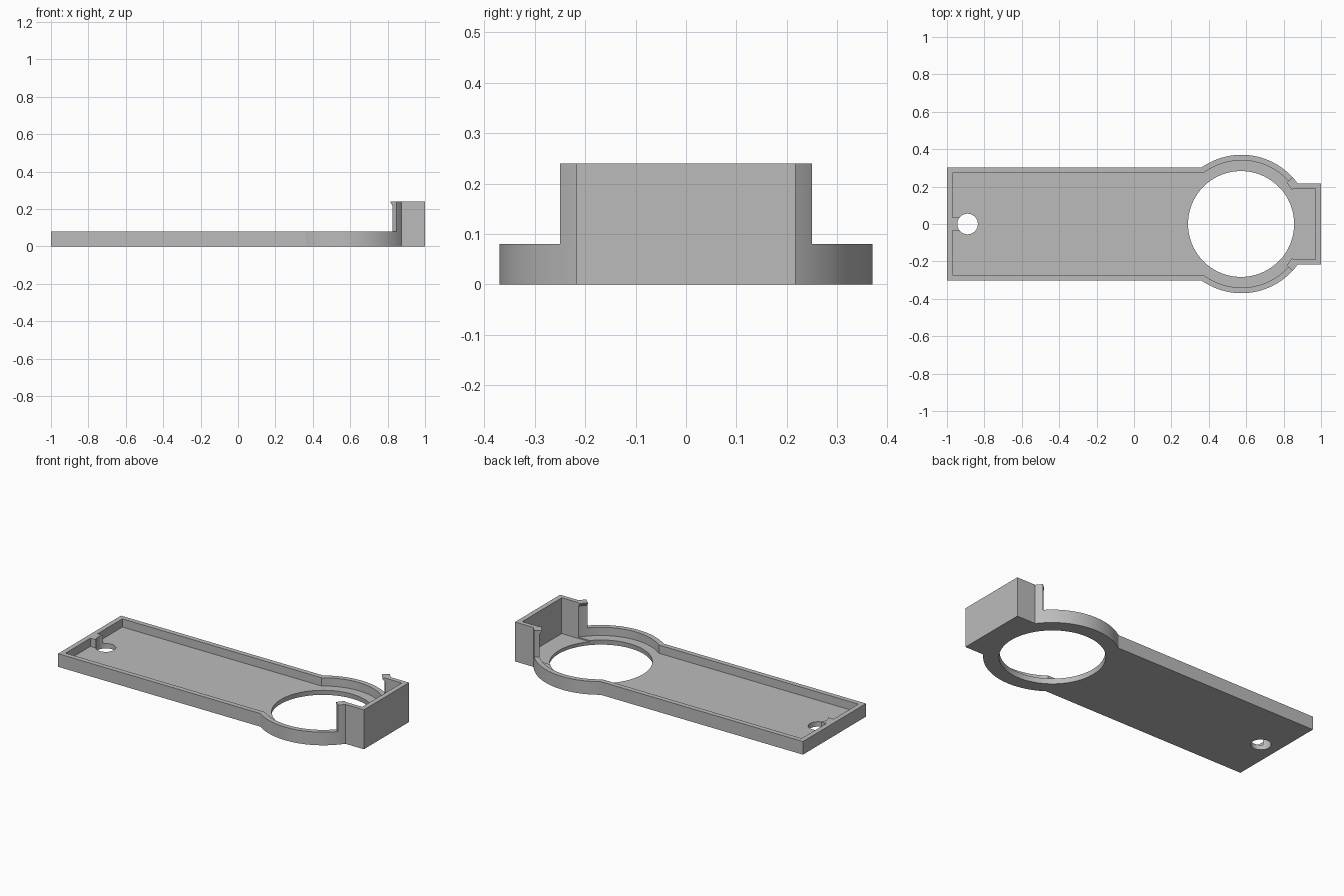
import bpy, bmesh, math

cube = bpy.data.objects.get("Cube")
if cube:
    bpy.data.objects.remove(cube, do_unlink=True)

grey = bpy.data.materials.new("plain grey")
grey.use_nodes = True
colour = (0.5, 0.5, 0.5, 1)
grey.diffuse_color = colour
grey.node_tree.nodes["Principled BSDF"].inputs["Base Color"].default_value = colour

CX = 0.575               # centre of the round opening
R_OUT, R_IN = 0.37, 0.34  # ring wall radii
WALL_Z, HOOD_Z, FLOOR_Z = 0.08, 0.24, 0.03


def arc(r, a0, a1, n=48):
    return [(CX + r * math.cos(a0 + (a1 - a0) * i / n),
             r * math.sin(a0 + (a1 - a0) * i / n)) for i in range(n + 1)]


def mirrored(half):
    """Close a half outline across the x axis."""
    return half + [(x, -y) for x, y in reversed(half)]


def plate_outline(left, half_w, r, right, half_box):
    return ([(left, half_w)]
            + arc(r, math.pi - math.asin(half_w / r), math.asin(half_box / r))
            + [(right, half_box)])


def finish(name, bm, helper):
    bmesh.ops.recalc_face_normals(bm, faces=bm.faces)
    mesh = bpy.data.meshes.new(name)
    bm.to_mesh(mesh)
    bm.free()
    mesh.materials.append(grey)
    obj = bpy.data.objects.new(name, mesh)
    bpy.context.collection.objects.link(obj)
    if helper:
        obj.hide_render = True
        obj.hide_set(True)
    return obj


def prism(name, pts, z0, z1, helper=False):
    bm = bmesh.new()
    face = bm.faces.new([bm.verts.new((x, y, z0)) for x, y in pts])
    top = bmesh.ops.extrude_face_region(bm, geom=[face])["geom"]
    bmesh.ops.translate(bm, vec=(0, 0, z1 - z0),
                        verts=[v for v in top if isinstance(v, bmesh.types.BMVert)])
    return finish(name, bm, helper)


def hole(name, x, r_low, r_high, z0, z1):
    bm = bmesh.new()
    bmesh.ops.create_cone(bm, cap_ends=True, segments=96, radius1=r_low,
                          radius2=r_high, depth=z1 - z0)
    bmesh.ops.translate(bm, vec=(x, 0, (z0 + z1) / 2), verts=bm.verts)
    return finish(name, bm, True)


def cut(obj, cutter):
    mod = obj.modifiers.new(cutter.name, "BOOLEAN")
    mod.operation = "DIFFERENCE"
    mod.solver = "EXACT"
    mod.object = cutter


def smooth(obj):
    bpy.ops.object.select_all(action="DESELECT")
    obj.select_set(True)
    bpy.context.view_layer.objects.active = obj
    for mod in list(obj.modifiers):
        bpy.ops.object.modifier_apply(modifier=mod.name)
    bpy.ops.object.shade_smooth_by_angle(angle=math.radians(30))


# Tray with its recess; the recess leaves a small boss beside the screw hole
tray = prism("tray", mirrored(plate_outline(-1, 0.303, R_OUT, 1, 0.217)), 0, WALL_Z)
inner = plate_outline(-0.97, 0.273, R_IN, 0.97, 0.19)
boss = [(-0.92, 0.035), (-0.97, 0.035)]
cut(tray, prism("recess_cutter", mirrored(boss + inner), FLOOR_Z, 0.3, True))

# Slightly lower floor in the end pocket
pocket = [(0.7, 0.19), (0.97, 0.19)]
cut(tray, prism("pocket_cutter", mirrored(pocket), 0.022, 0.3, True))

# Large opening with a faint taper, and the small screw hole
cut(tray, hole("opening_cutter", CX - 0.003, 0.291, 0.279, -0.03, 0.06))
cut(tray, hole("screw_hole_cutter", -0.89, 0.055, 0.055, -0.1, 0.3))
smooth(tray)

# Tall hood around the end, with curved return walls
tip = math.asin(0.25 / R_OUT)
outside = arc(R_OUT, tip, math.asin(0.217 / R_OUT), 8) + [(1, 0.217)]
inside = arc(R_IN, tip, math.asin(0.19 / R_IN), 8) + [(0.97, 0.19)]
hood_pts = mirrored(outside) + mirrored(inside)[::-1]
smooth(prism("end_hood", hood_pts, WALL_Z, HOOD_Z))

# Small wedge lips at the top of the return walls
for side, label in ((1, "back"), (-1, "front")):
    bm = bmesh.new()
    rows = []
    for r, z in ((R_IN, HOOD_Z - 0.022), (R_IN, HOOD_Z), (R_IN - 0.014, HOOD_Z),
                 (R_IN - 0.014, HOOD_Z - 0.006)):
        rows.append([bm.verts.new((x, side * y, z))
                     for x, y in arc(r, tip, math.asin(0.19 / R_IN), 6)])
    for a, b in zip(rows, rows[1:] + rows[:1]):
        for i in range(6):
            bm.faces.new((a[i], a[i + 1], b[i + 1], b[i]))
    for i in (0, 6):
        bm.faces.new([row[i] for row in rows])
    smooth(finish(label + "_hood_lip", bm, False))
